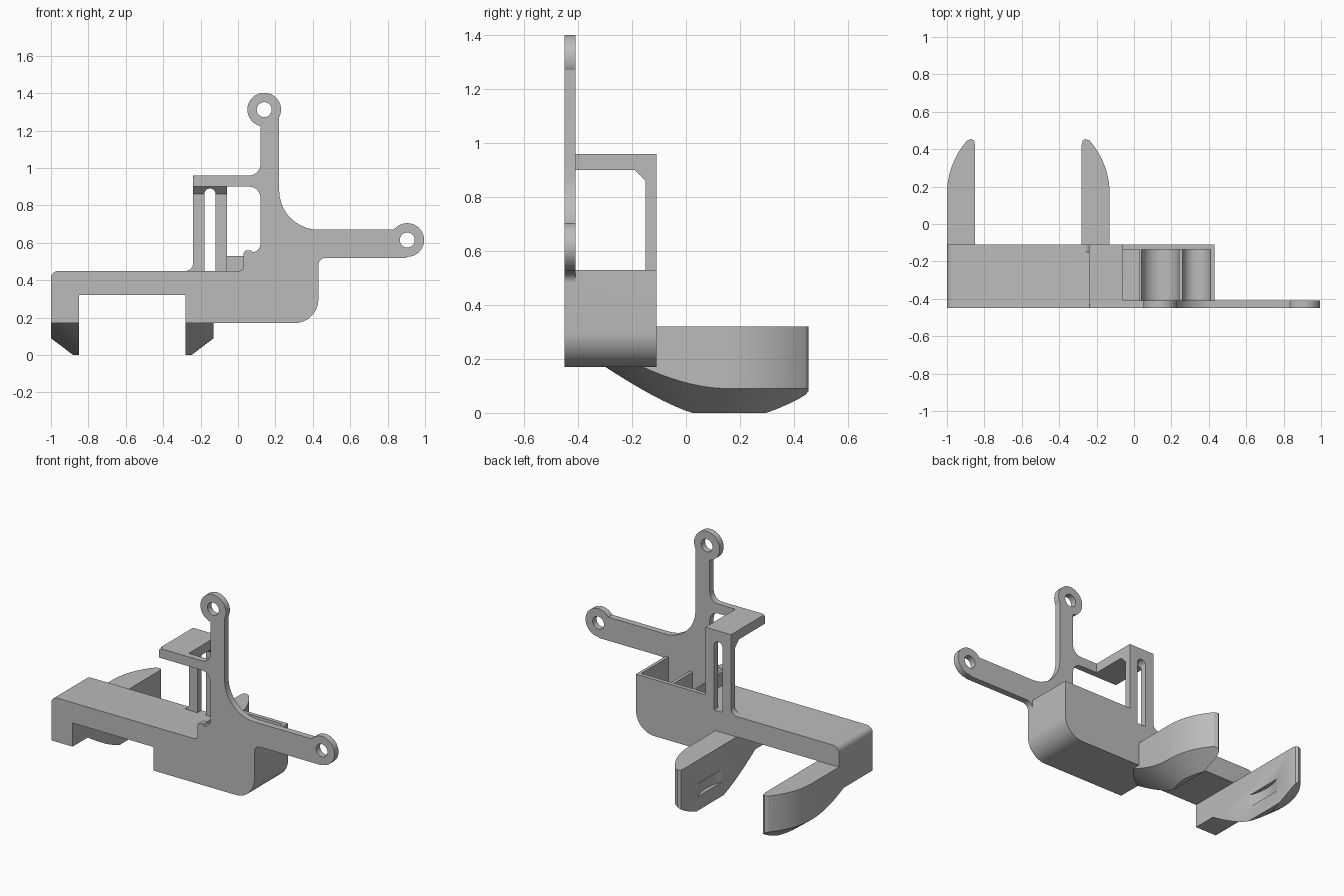
import bpy, bmesh, math
from mathutils import Vector

cube = bpy.data.objects.get("Cube")
if cube:
    bpy.data.objects.remove(cube, do_unlink=True)

grey = bpy.data.materials.new("plain_grey")
grey.use_nodes = True
grey.diffuse_color = (0.5, 0.5, 0.5, 1)
grey.node_tree.nodes["Principled BSDF"].inputs["Base Color"].default_value = (0.5, 0.5, 0.5, 1)


def rounded(points, steps=10):
    """Turn (u, v) or (u, v, radius) corners into an outline with fillets."""
    out = []
    for i, p in enumerate(points):
        c = Vector(p[:2])
        if len(p) < 3:
            out.append(c)
            continue
        a = (Vector(points[i - 1][:2]) - c).normalized()
        b = (Vector(points[(i + 1) % len(points)][:2]) - c).normalized()
        half = a.angle(b) / 2
        centre = c + (a + b).normalized() * p[2] / math.sin(half)
        start = c + a * p[2] / math.tan(half) - centre
        end = c + b * p[2] / math.tan(half) - centre
        turn = math.atan2(start.x * end.y - start.y * end.x, start.dot(end))
        for k in range(steps + 1):
            t = turn * k / steps
            out.append(centre + Vector((start.x * math.cos(t) - start.y * math.sin(t),
                                        start.x * math.sin(t) + start.y * math.cos(t))))
    return out


def prism(name, points, lo, hi, axis="y"):
    """Extrude an outline along the given axis."""
    place = {"x": lambda u, v, d: (d, u, v),
             "y": lambda u, v, d: (u, d, v),
             "z": lambda u, v, d: (u, v, d)}[axis]
    bm = bmesh.new()
    pts = rounded(points)
    rings = [[bm.verts.new(place(p[0], p[1], d)) for p in pts] for d in (lo, hi)]
    for ring in rings:
        bm.faces.new(ring)
    for i in range(len(pts)):
        bm.faces.new((rings[0][i - 1], rings[0][i], rings[1][i], rings[1][i - 1]))
    return finish(name, bm)


def finish(name, bm):
    bmesh.ops.recalc_face_normals(bm, faces=bm.faces)
    mesh = bpy.data.meshes.new(name)
    bm.to_mesh(mesh)
    bm.free()
    mesh.materials.append(grey)
    ob = bpy.data.objects.new(name, mesh)
    bpy.context.collection.objects.link(ob)
    return ob


def combine(ob, other, how):
    """Apply a boolean and drop the second solid."""
    mod = ob.modifiers.new(how, "BOOLEAN")
    mod.operation, mod.solver, mod.object = how, "EXACT", other
    bpy.context.view_layer.objects.active = ob
    bpy.ops.object.modifier_apply(modifier=mod.name)
    bpy.data.objects.remove(other, do_unlink=True)


def box(x0, x1, z0, z1):
    return [(x0, z0), (x1, z0), (x1, z1), (x0, z1)]


def circle(u, v, r, n=40):
    return [(u + r * math.cos(math.tau * k / n), v + r * math.sin(math.tau * k / n))
            for k in range(n)]


def lathe(name, profile, cx, cy, n=96):
    """Stack rings of (radius, height) into a closed solid."""
    bm = bmesh.new()
    rings = [[bm.verts.new((x, y, z)) for x, y in circle(cx, cy, r, n)] for r, z in profile]
    bm.faces.new(rings[0])
    bm.faces.new(rings[-1])
    for low, high in zip(rings, rings[1:]):
        for i in range(n):
            bm.faces.new((low[i - 1], low[i], high[i], high[i - 1]))
    return finish(name, bm)


# Outline shared by the lower body and the front plate
underside = [(.43, .17, .13), (-.28, .17), (-.28, .32), (-.85, .32),
             (-.85, .17), (-1, .17), (-1, .45, .04)]

# Deep lower body with its floor recess and two-lobed pocket
body = prism("holder_body", [(.43, .53)] + underside + [(-.06, .45), (-.06, .53)], -.43, -.11)
combine(body, prism("recess_cutter", box(-.07, .03, .45, .6), -.5, -.135), "DIFFERENCE")
pocket = [(.04, .6), (.04, .25, .099), (.24, .25, .099), (.24, .48), (.26, .48),
          (.26, .22, .07), (.41, .22, .07), (.41, .6)]
combine(body, prism("pocket_cutter", pocket, -.41, -.135), "DIFFERENCE")

# Front plate with upright and side arm
plate = prism("front_plate", [(-.24, .96, .015), (.12, .96, .06), (.12, 1.3), (.22, 1.3),
                              (.22, .67, .21), (.9, .67), (.9, .52), (.43, .52, .04)]
              + underside + [(.03, .45, .025), (.03, .56, .02), (.07, .56), (.075, .55),
                             (.12, .55, .044), (.12, .9, .06), (-.24, .9)], -.45, -.41)
for x, z in ((.14, 1.312), (.905, .615)):
    combine(plate, prism("eyelet", circle(x, z, .09), -.45, -.41), "UNION")
    combine(plate, prism("eyelet_cutter", circle(x, z, .04), -.5, -.35), "DIFFERENCE")
combine(body, plate, "UNION")

# Bent strap behind the plate, slotted in its upright
strap = prism("slotted_strap", [(-.43, .96), (-.11, .96), (-.11, .44), (-.15, .44),
                                (-.15, .86), (-.19, .9), (-.43, .9)], -.24, -.06, "x")
combine(strap, prism("slot_cutter", [(-.18, .45), (-.12, .45), (-.12, .89, .0299),
                                     (-.18, .89, .0299)], -.3, 0), "DIFFERENCE")
combine(body, strap, "UNION")
combine(body, prism("strap_fillet", [(-.29, .43), (-.29, .45), (-.24, .45, .04),
                                     (-.24, .5), (-.22, .5), (-.22, .43)], -.15, -.11), "UNION")

# Pair of gripping hooks, rounded outside and coned underneath
cx, cy, radius = -.565, .16, .435
for side, name in ((1, "right_hook"), (-1, "left_hook")):
    plan = [(-radius, -.35)]
    for k in range(13):
        a = math.radians(180 - 41 * k / 12)
        plan.append((radius * math.cos(a), cy + radius * math.sin(a)))
    plan += [(-.305, .455), (-.29, .445), (-.285, .42), (-.285, -.35)]
    hook = prism(name, [(cx + side * u, v) for u, v in plan], 0, .32, "z")
    combine(hook, lathe("cone_trim", [(.315, -.001), (.54, .17), (1.2, .17), (1.2, .4)],
                        cx, cy), "INTERSECT")
    combine(hook, lathe("groove_cutter", [(.31, .09), (.31, .17)], cx, cy), "DIFFERENCE")
    combine(body, hook, "UNION")

# Smooth the curved walls and keep the edges crisp
bpy.ops.object.select_all(action="DESELECT")
body.select_set(True)
bpy.context.view_layer.objects.active = body
bpy.ops.object.shade_smooth_by_angle(angle=math.radians(25))
